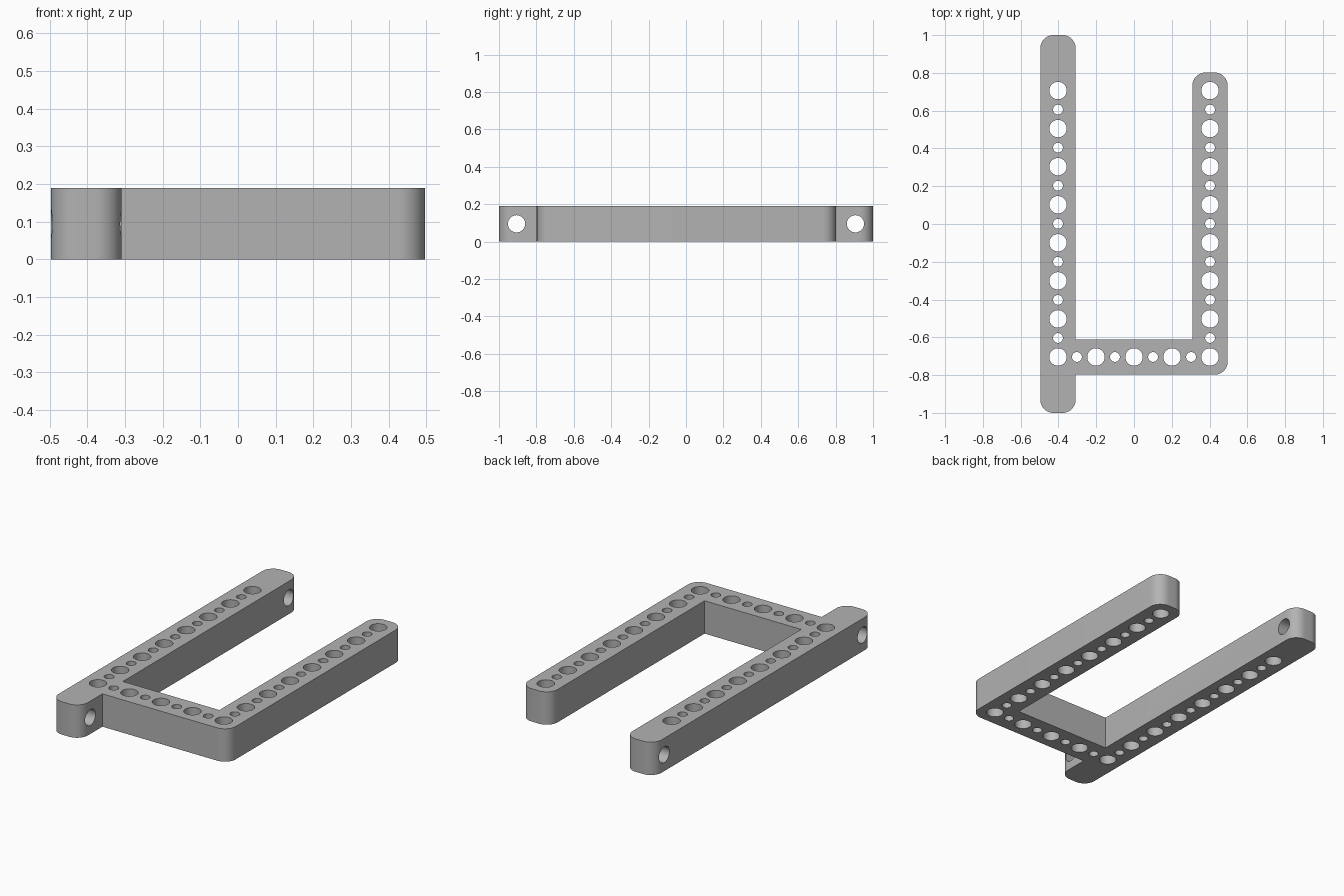
import bpy, bmesh
from math import pi
from mathutils import Vector, Matrix

if "Cube" in bpy.data.objects:
    bpy.data.objects.remove(bpy.data.objects["Cube"], do_unlink=True)

OUT, INN, H = 0.496, 0.309, 0.19     # outer and inner beam sides, height
ROUND, BIG, SMALL = 0.07, 0.046, 0.026
MID = (OUT + INN) / 2
PITCH = 0.2015

grey = bpy.data.materials.new("plain grey")
grey.use_nodes = True
colour = (0.45, 0.45, 0.45, 1)
grey.diffuse_color = colour
grey.node_tree.nodes["Principled BSDF"].inputs["Base Color"].default_value = colour


def make_object(name, bm):
    mesh = bpy.data.meshes.new(name)
    bmesh.ops.recalc_face_normals(bm, faces=bm.faces)
    bm.to_mesh(mesh)
    bm.free()
    mesh.materials.append(grey)
    obj = bpy.data.objects.new(name, mesh)
    bpy.context.collection.objects.link(obj)
    return obj


def rounded_corner(prev, here, after, steps=12):
    """Points of a quarter arc that replaces a square corner."""
    a = (prev - here).normalized() * ROUND
    b = (after - here).normalized() * ROUND
    centre = here + a + b
    points = []
    for i in range(steps + 1):
        turn = Matrix.Rotation(pi / 2 * i / steps, 2)
        points.append(centre + turn @ -b)
    return points


# Frame outline, counter-clockwise: x, y, rounded or square
corners = [(-OUT, -1, 1), (-INN, -1, 1), (-INN, -0.798, 0), (OUT, -0.798, 1),
           (OUT, 0.802, 1), (INN, 0.802, 1), (INN, -0.611, 0),
           (-INN, -0.611, 0), (-INN, 1, 1), (-OUT, 1, 1)]
spots = [Vector(c[:2]) for c in corners]
outline = []
for i, spot in enumerate(spots):
    if corners[i][2]:
        outline += rounded_corner(spots[i - 1], spot, spots[(i + 1) % len(spots)])
    else:
        outline.append(spot)

bm = bmesh.new()
base = bm.faces.new([bm.verts.new((p.x, p.y, 0)) for p in outline])
top = bmesh.ops.extrude_face_region(bm, geom=[base])["geom"]
bmesh.ops.translate(bm, vec=(0, 0, H),
                    verts=[v for v in top if isinstance(v, bmesh.types.BMVert)])
frame = make_object("drilled_frame", bm)

# Drill holes: alternating large and small along each beam
bm = bmesh.new()


def drill(x, y, radius):
    bmesh.ops.create_cone(bm, cap_ends=True, segments=40, radius1=radius, radius2=radius,
                          depth=H * 2, matrix=Matrix.Translation((x, y, H / 2)))


for i in range(15):
    for side in (-MID, MID):
        drill(side, -0.704 + i * PITCH / 2, SMALL if i % 2 else BIG)
for i in range(-3, 4):
    drill(i * PITCH / 2, -0.704, SMALL if i % 2 else BIG)

# Cross holes through both ends of the long beam
for y in (-0.906, 0.906):
    bmesh.ops.create_cone(bm, cap_ends=True, segments=40, radius1=BIG, radius2=BIG, depth=H * 2,
                          matrix=Matrix.Translation((-MID, y, H / 2)) @ Matrix.Rotation(pi / 2, 4, 'Y'))
drills = make_object("hole_cutter", bm)
drills.hide_render = True

cut = frame.modifiers.new("holes", 'BOOLEAN')
cut.operation = 'DIFFERENCE'
cut.solver = 'EXACT'
cut.object = drills

bpy.ops.object.select_all(action='DESELECT')
bpy.context.view_layer.objects.active = frame
frame.select_set(True)
bpy.ops.object.modifier_apply(modifier=cut.name)
bpy.data.objects.remove(drills, do_unlink=True)
bpy.ops.object.shade_smooth_by_angle(angle=pi / 6)
